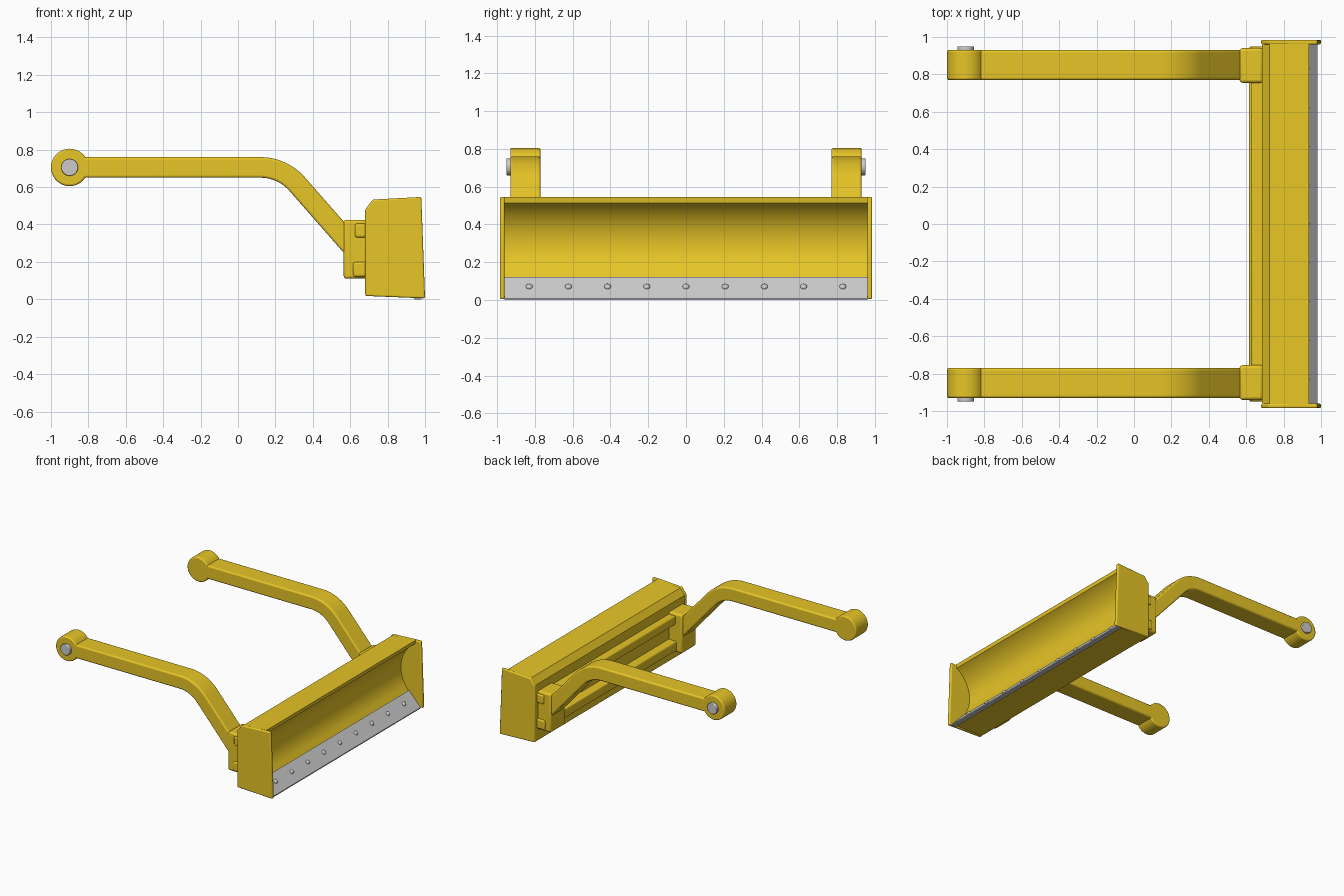
import bpy, bmesh
from math import sin, cos, tan, radians, pi
from mathutils import Vector, Matrix

if "Cube" in bpy.data.objects:
    bpy.data.objects.remove(bpy.data.objects["Cube"])


def material(name, color):
    m = bpy.data.materials.new(name)
    m.diffuse_color = color
    m.use_nodes = True
    m.node_tree.nodes["Principled BSDF"].inputs["Base Color"].default_value = m.diffuse_color
    return m


YELLOW = material("yellow paint", (0.80, 0.56, 0.02, 1))
STEEL = material("steel", (0.55, 0.54, 0.53, 1))


def finish(name, bm, mat, bevel):
    bmesh.ops.recalc_face_normals(bm, faces=bm.faces)
    mesh = bpy.data.meshes.new(name)
    bm.to_mesh(mesh)
    bm.free()
    ob = bpy.data.objects.new(name, mesh)
    bpy.context.collection.objects.link(ob)
    mesh.materials.append(mat)
    if bevel:
        b = ob.modifiers.new("bevel", 'BEVEL')
        b.width, b.segments = bevel, 3
        b.limit_method, b.angle_limit = 'ANGLE', radians(32)
    bpy.ops.object.select_all(action='DESELECT')
    ob.select_set(True)
    bpy.context.view_layer.objects.active = ob
    bpy.ops.object.shade_smooth_by_angle(angle=radians(35))
    return ob


def prism(name, pts, y0, y1, mat=YELLOW, bevel=0.01):
    """Extrude an x/z outline along y."""
    bm = bmesh.new()
    face = bm.faces.new([bm.verts.new((x, y0, z)) for x, z in pts])
    new = bmesh.ops.extrude_face_region(bm, geom=[face])["geom"]
    bmesh.ops.translate(bm, vec=(0, y1 - y0, 0),
                        verts=[v for v in new if isinstance(v, bmesh.types.BMVert)])
    return finish(name, bm, mat, bevel)


def rect(x0, x1, z0, z1):
    return [(x0, z0), (x1, z0), (x1, z1), (x0, z1)]


def arc(cx, cz, r, a0, a1, n):
    return [(cx + r * cos(radians(a0 + (a1 - a0) * i / n)),
             cz + r * sin(radians(a0 + (a1 - a0) * i / n))) for i in range(n + 1)]


# Bent arm outline: straight bar, rounded bend, diagonal down to the bracket
HALF, BEND, R = 0.055, 48.7, 0.26
bend_x, arm_z = 0.12, 0.705


def arm_edge(off):
    pts = [(-0.88, arm_z + off)]
    pts += arc(bend_x, arm_z - R, R + off, 90, 90 - BEND, 14)
    x, z = pts[-1]
    pts.append((0.585, z - (0.585 - x) * tan(radians(BEND))))
    return pts


arm_outline = arm_edge(HALF) + arm_edge(-HALF)[::-1]
plate_outline = [(0.68, 0.018), (1.0, 0.005), (0.98, 0.547), (0.72, 0.533), (0.68, 0.48)]

for s, side in ((-1, "right"), (1, "left")):
    prism(f"arm_{side}", arm_outline, s * 0.77, s * 0.93, bevel=0.012)
    prism(f"arm_hub_{side}", arc(-0.9, arm_z, 0.1, 0, 352.5, 47), s * 0.77, s * 0.93)
    prism(f"pivot_pin_{side}", arc(-0.9, arm_z, 0.045, 0, 348.75, 31),
          s * 0.90, s * 0.95, STEEL, 0.005)
    prism(f"bracket_{side}", rect(0.565, 0.69, 0.11, 0.425), s * 0.755, s * 0.94, bevel=0.015)
    prism(f"end_plate_{side}", plate_outline, s * 0.96, s * 0.985, bevel=0.008)

# Cross tubes joining the brackets behind the blade
prism("lower_cross_tube", rect(0.615, 0.70, 0.12, 0.20), -0.95, 0.95, bevel=0.012)
prism("upper_cross_tube", rect(0.625, 0.70, 0.33, 0.405), -0.95, 0.95, bevel=0.012)

# Blade body with a concave front
body = [(0.685, 0.02), (0.95, 0.015), (0.87, 0.115)]
body += arc(1.059, 0.293, 0.256, 222.5, 120, 24)[1:]
body += [(0.935, 0.545), (0.725, 0.53), (0.685, 0.48)]
prism("blade", body, -0.965, 0.965, bevel=0)

# Sloped steel cutting edge with a row of bolts
prism("cutting_edge", [(0.945, 0.0), (0.98, 0.0), (0.98, 0.008), (0.876, 0.121), (0.86, 0.105)],
      -0.962, 0.962, STEEL, 0)
normal = Vector((0.737, 0, 0.676))
bm = bmesh.new()
for i in range(9):
    place = (Matrix.Translation((0.922, -0.83 + i * 0.2075, 0.071))
             @ normal.to_track_quat('Z', 'Y').to_matrix().to_4x4()
             @ Matrix.Diagonal((1, 1, 0.7, 1)))
    bmesh.ops.create_uvsphere(bm, u_segments=16, v_segments=8, radius=0.018, matrix=place)
finish("edge_bolts", bm, STEEL, 0)
